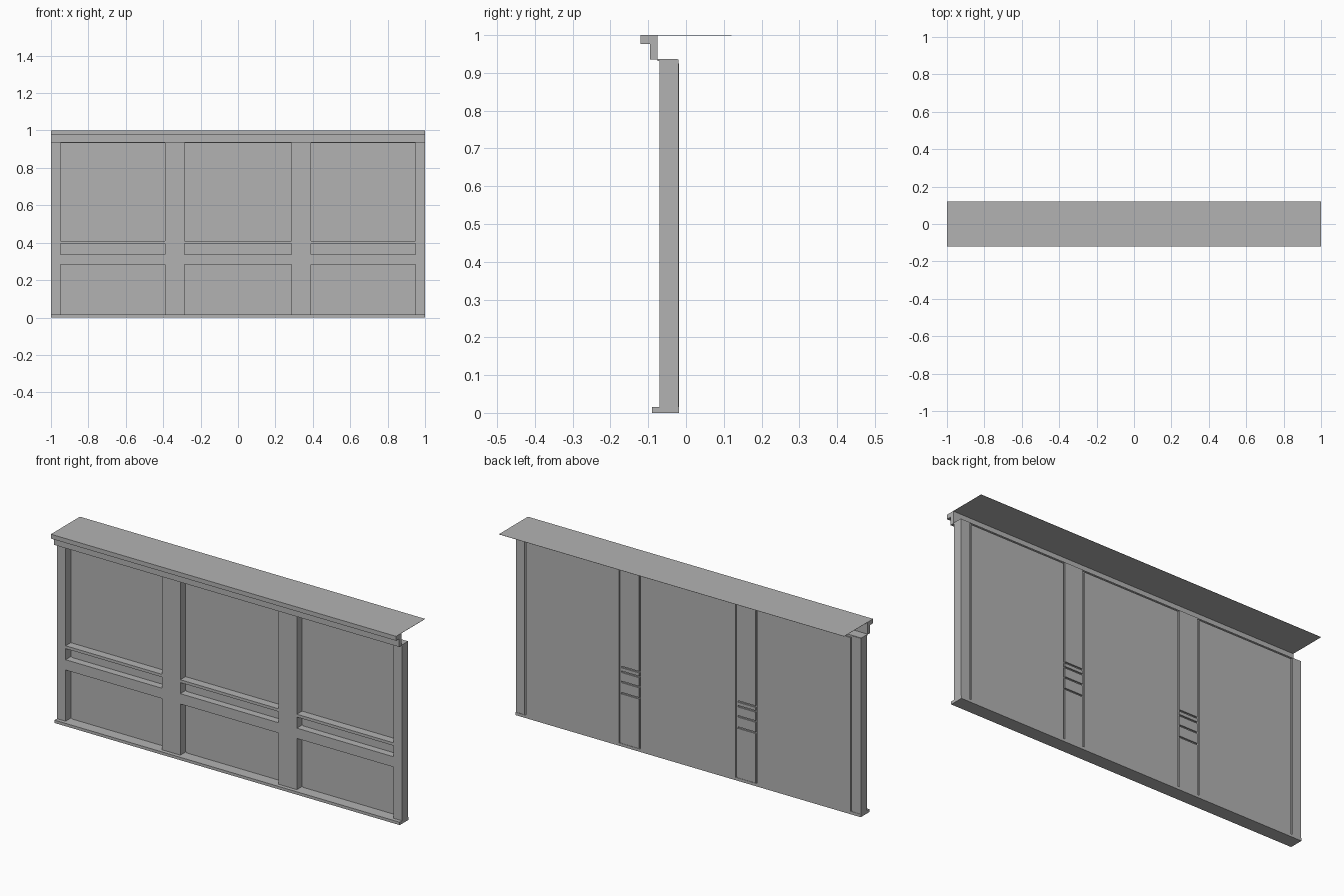
import bpy

cube = bpy.data.objects.get("Cube")
if cube:
    bpy.data.objects.remove(cube, do_unlink=True)

grey = bpy.data.materials.new("plain_grey")
grey.use_nodes = True
grey.diffuse_color = (0.45, 0.45, 0.45, 1)
bsdf = next(n for n in grey.node_tree.nodes if n.type == 'BSDF_PRINCIPLED')
bsdf.inputs["Base Color"].default_value = grey.diffuse_color


def extrude_x(name, x0, x1, profile):
    """Solid with a (y, z) profile swept from x0 to x1."""
    n = len(profile)
    verts = [(x, y, z) for x in (x0, x1) for y, z in profile]
    faces = [tuple(range(n))[::-1], tuple(range(n, 2 * n))]
    faces += [(i, (i + 1) % n, n + (i + 1) % n, n + i) for i in range(n)]
    mesh = bpy.data.meshes.new(name)
    mesh.from_pydata(verts, [], faces)
    mesh.materials.append(grey)
    obj = bpy.data.objects.new(name, mesh)
    bpy.context.collection.objects.link(obj)
    return obj


def box(name, x0, x1, y0, y1, z0, z1):
    return extrude_x(name, x0, x1, [(y0, z0), (y1, z0), (y1, z1), (y0, z1)])


FRONT, BACK = -0.07, -0.018
BASE, HEAD, GAP = 0.015, 0.935, 0.01

# Base board, head board and stepped cornice
box("base_board", -1, 1, -0.09, BACK, 0, BASE)
box("head_board", -1, 1, -0.075, -0.022, HEAD - 0.003, HEAD + 0.002)
extrude_x("cornice", -1, 1, [(-0.095, HEAD), (-0.075, HEAD), (-0.075, 0.999),
                             (-0.12, 0.999), (-0.12, 0.977), (-0.095, 0.977)])

# Thin top sheet reaching back over the wall
box("top_sheet", -1, 1, -0.12, 0.12, 0.999, 1.0)

# Posts, with a back skin split by narrow grooves
grooves = (0.278, 0.337, 0.39, 0.415)
for i, (x0, x1) in enumerate([(-1, -0.95), (-0.39, -0.285), (0.285, 0.39), (0.95, 1)]):
    inner = abs(x0 + x1) < 1
    box(f"post_{i}", x0, x1, FRONT, -0.027 if inner else -0.02, BASE, HEAD)
    if inner:
        lows = [BASE] + [g + 0.004 for g in grooves]
        highs = [g - 0.004 for g in grooves] + [HEAD - 0.003]
        for j, (z0, z1) in enumerate(zip(lows, highs)):
            box(f"post_{i}_back_{j}", x0, x1, -0.027, -0.02, z0, z1)

# Three bays: rails, thin backing and raised panels with a gap round them
for i, (x0, x1) in enumerate([(-0.95, -0.39), (-0.285, 0.285), (0.39, 0.95)]):
    box(f"bay_{i}_lower_rail", x0, x1, FRONT, -0.027, 0.283, 0.337)
    box(f"bay_{i}_upper_rail", x0, x1, FRONT, -0.027, 0.395, 0.41)
    box(f"bay_{i}_backing", x0, x1, -0.027, -0.025, BASE, HEAD)
    for part, z0, z1 in (("lower", BASE, 0.273), ("middle", 0.337, 0.385),
                         ("upper", 0.42, 0.925)):
        box(f"bay_{i}_{part}_panel", x0 + GAP, x1 - GAP, -0.032, -0.027, z0, z1)
    box(f"bay_{i}_back_panel", x0 + GAP, x1 - GAP, -0.025, BACK, BASE, 0.925)
